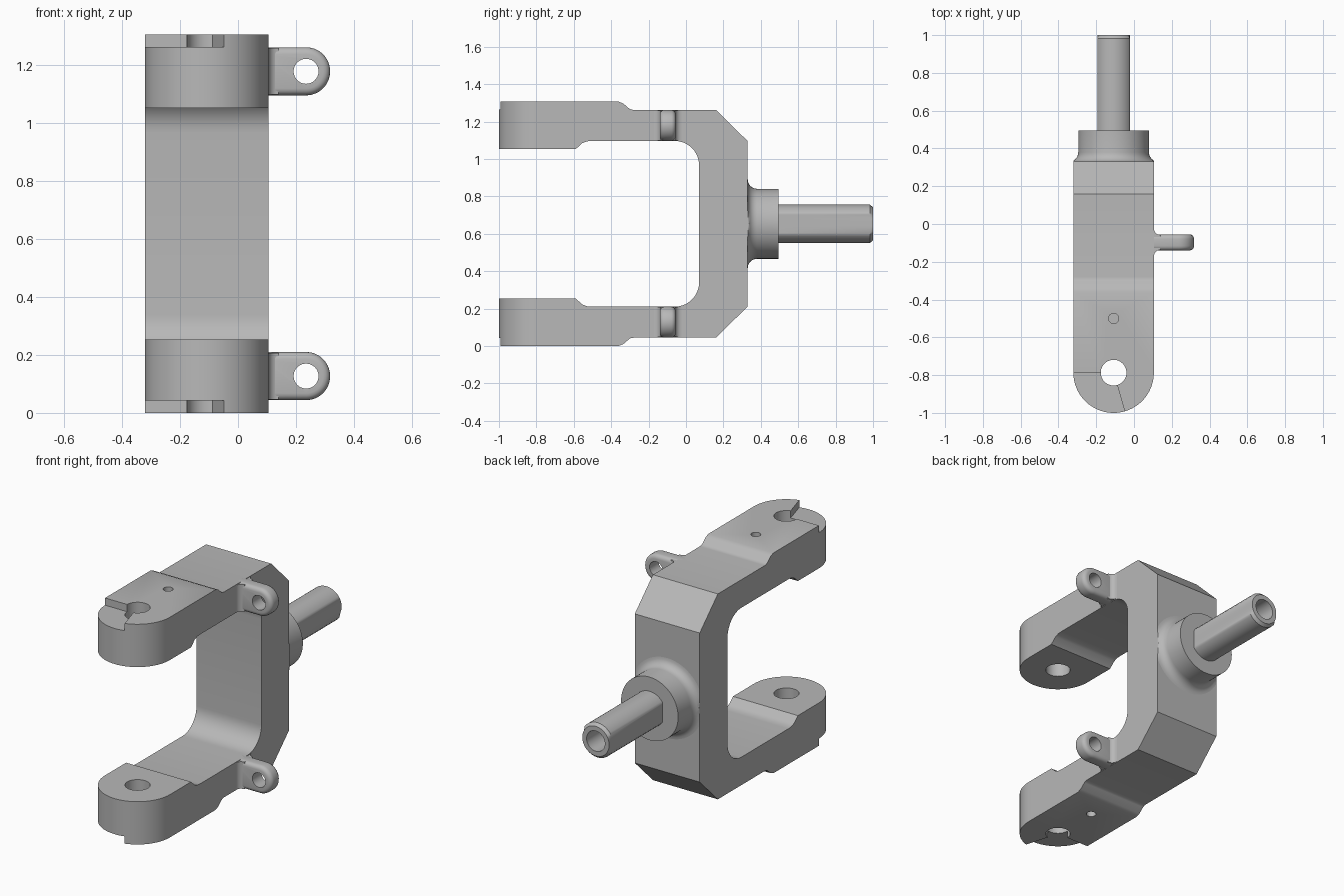
import bpy
import bmesh
from math import sin, cos, pi, radians

if "Cube" in bpy.data.objects:
    bpy.data.objects.remove(bpy.data.objects["Cube"])

CX, HALF, TOP = -0.108, 0.213, 1.306    # body centre, half width, height
MID, PIN_Y, LUG_Y = TOP / 2, -0.787, -0.0975

metal = bpy.data.materials.new("grey_metal")
metal.use_nodes = True
metal.diffuse_color = (0.48, 0.48, 0.48, 1)
metal.node_tree.nodes["Principled BSDF"].inputs["Base Color"].default_value = (0.48, 0.48, 0.48, 1)


def finish(name, bm):
    bmesh.ops.remove_doubles(bm, verts=bm.verts, dist=1e-5)
    bmesh.ops.recalc_face_normals(bm, faces=bm.faces)
    me = bpy.data.meshes.new(name)
    bm.to_mesh(me)
    bm.free()
    me.materials.append(metal)
    ob = bpy.data.objects.new(name, me)
    bpy.context.collection.objects.link(ob)
    return ob


def prism(name, pts, axis, lo, hi):
    """Extrude a 2D outline along the given axis."""
    place = {"x": lambda a, b, c: (c, a, b),
             "y": lambda a, b, c: (a, c, b),
             "z": lambda a, b, c: (a, b, c)}[axis]
    bm = bmesh.new()
    ends = [[bm.verts.new(place(a, b, c)) for a, b in pts] for c in (lo, hi)]
    for ring in ends:
        bm.faces.new(ring)
    n = len(pts)
    for i in range(n):
        j = (i + 1) % n
        bm.faces.new((ends[0][i], ends[0][j], ends[1][j], ends[1][i]))
    return finish(name, bm)


def lathe(name, profile, limit, segs=64):
    """Turn (radius, y) points about the shaft axis, flattened at +-limit in x."""
    bm = bmesh.new()
    rings = []
    for r, y in profile:
        angles = [2 * pi * i / segs for i in range(segs)]
        rings.append([bm.verts.new((CX + max(-limit, min(limit, r * cos(t))), y, MID + r * sin(t)))
                      for t in angles])
    for a, b in zip(rings, rings[1:]):
        for i in range(segs):
            j = (i + 1) % segs
            bm.faces.new((a[i], a[j], b[j], b[i]))
    return finish(name, bm)


def arc(cx, cy, r, start, end, n):
    return [(cx + r * cos(radians(start + (end - start) * i / n)),
             cy + r * sin(radians(start + (end - start) * i / n))) for i in range(n + 1)]


def circle(cx, cy, r, n=40):
    return arc(cx, cy, r, 0, 360, n)[:-1]


def apply_mod(ob, kind, **settings):
    mod = ob.modifiers.new(kind, kind)
    for key, value in settings.items():
        setattr(mod, key, value)
    bpy.context.view_layer.objects.active = ob
    bpy.ops.object.modifier_apply(modifier=mod.name)


def boolean(ob, tool, operation="DIFFERENCE"):
    apply_mod(ob, "BOOLEAN", object=tool, operation=operation, solver="EXACT")
    bpy.data.objects.remove(tool)


def flip(pts):
    return [(a, TOP - b) for a, b in reversed(pts)]


# Fork body: side profile trimmed by a round-ended plan
upper = arc(-0.06, 0.966, 0.13, 0, 90, 10)
upper += [(-0.50, 1.096), (-0.53, 1.094), (-0.555, 1.084), (-0.59, 1.052), (-1.1, 1.052),
          (-1.1, TOP), (-0.36, TOP), (-0.335, 1.296), (-0.305, 1.27), (-0.295, 1.264),
          (-0.28, 1.262), (0.16, 1.262), (0.33, 1.095)]
fork = prism("fork_body", upper + flip(upper), "x", CX - 0.3, CX + 0.3)
plan = arc(CX, PIN_Y, HALF, 180, 360, 40) + [(CX + HALF, 0.5), (CX - HALF, 0.5)]
boolean(fork, prism("plan_cutter", plan, "z", -0.2, 1.5), "INTERSECT")

# Pin holes, stepped recesses and blind drill holes in both arms
boolean(fork, prism("pin_cutter", circle(CX, PIN_Y, 0.068), "z", -0.2, 1.5))
wedge = [(CX, PIN_Y), (CX - 0.4, PIN_Y), (CX - 0.4, -1.1), (CX + 0.09, -1.1)]
for lo, hi, depth in ((-0.1, 0.043, 0.1), (TOP - 0.043, 1.4, TOP - 0.1)):
    boolean(fork, prism("recess_cutter", wedge, "z", lo, hi))
    drill = sorted((depth, -0.1 if depth < MID else 1.4))
    boolean(fork, prism("drill_cutter", circle(CX, -0.5, 0.027, 24), "z", *drill))
parts = [fork]

# Side lugs with eye holes and filleted roots
side = CX + HALF
for label, z in (("lower", TOP - 1.179), ("upper", 1.179)):
    outline = arc(0.235, z, 0.083, -90, 90, 28) + [(0.06, z + 0.083), (0.06, z - 0.083)]
    lug = prism(label + "_lug", outline, "y", LUG_Y - 0.0425, LUG_Y + 0.0425)
    apply_mod(lug, "BEVEL", width=0.024, segments=4, limit_method="ANGLE", angle_limit=radians(60))
    boolean(lug, prism("eye_cutter", circle(0.235, z, 0.043), "y", -0.3, 0.1))
    curve = arc(side + 0.034, LUG_Y + 0.074, 0.034, 180, 270, 6)
    root = curve + [(x, 2 * LUG_Y - y) for x, y in reversed(curve)]
    fillet = prism(label + "_lug_root", [(side - 0.02, LUG_Y + 0.074)] + root
                   + [(side - 0.02, LUG_Y - 0.074)], "z", z - 0.08, z + 0.08)
    parts += [lug, fillet]

# Round boss with a flared base
flare = [(0.187 + 0.05 * (1 - sin(t)), 0.38 - 0.05 * cos(t)) for t in [pi / 2 * i / 6 for i in range(7)]]
parts.append(lathe("boss", [(0, 0.32), (0.237, 0.32)] + flare + [(0.187, 0.495), (0, 0.495)], HALF))

# Hollow shaft with two flats and a chamfered end
parts.append(lathe("shaft", [(0, 0.48), (0.103, 0.48), (0.103, 0.983), (0.088, 1.0),
                             (0.06, 1.0), (0.06, 0.6), (0, 0.6)], 0.086))

# Smooth shading with sharp creases
bpy.ops.object.select_all(action="DESELECT")
for ob in parts:
    ob.select_set(True)
bpy.context.view_layer.objects.active = fork
bpy.ops.object.shade_smooth_by_angle(angle=radians(35))
